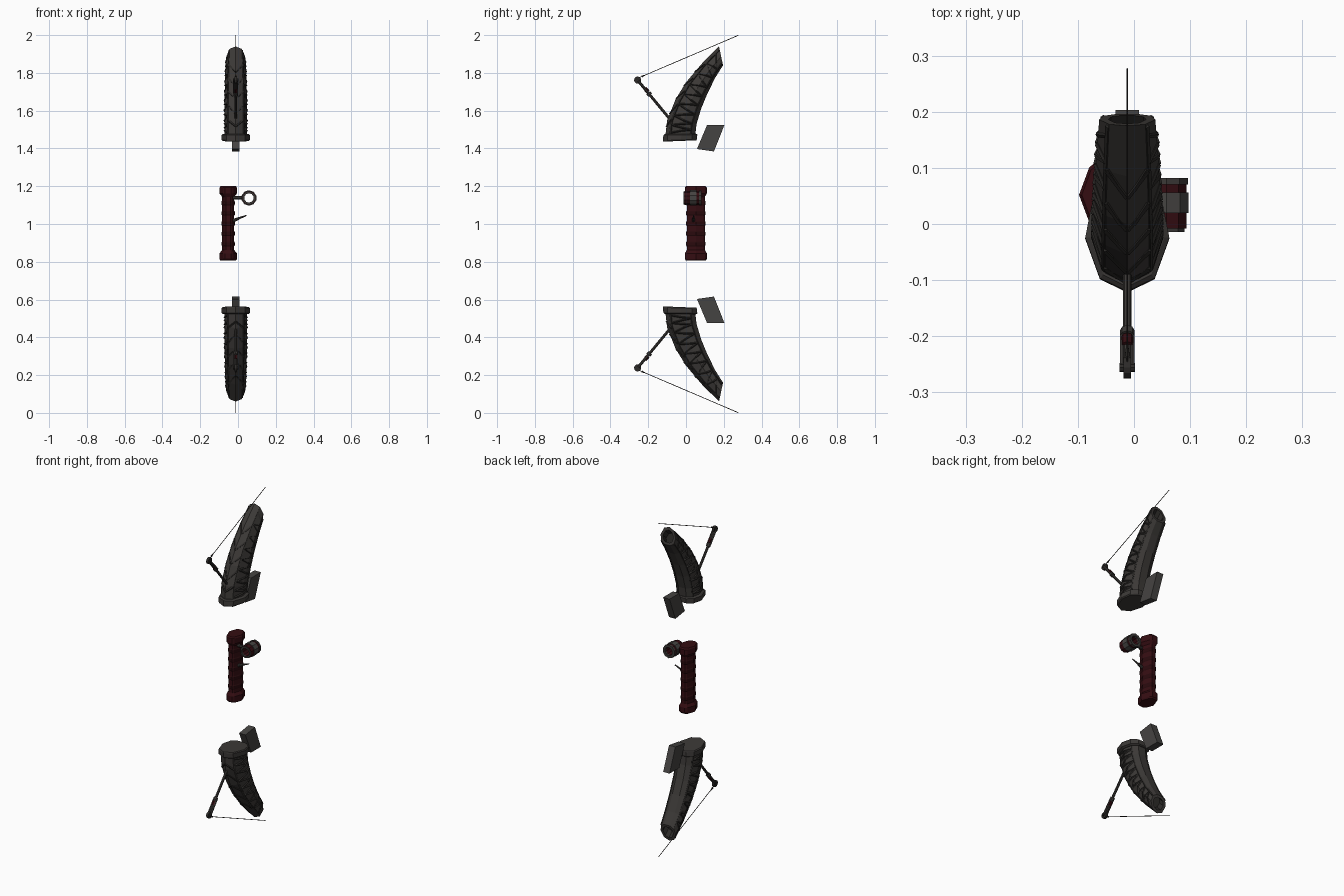
import bpy, bmesh, math
from mathutils import Vector

cube = bpy.data.objects.get("Cube")
if cube:
    bpy.data.objects.remove(cube)

CX = -0.012  # bow plane


def material(name, rgb):
    m = bpy.data.materials.new(name)
    m.use_nodes = True
    m.diffuse_color = (*rgb, 1)
    m.node_tree.nodes["Principled BSDF"].inputs["Base Color"].default_value = (*rgb, 1)
    return m


GREY = material("gunmetal grey", (0.045, 0.041, 0.038))
DARK = material("dark ridge grey", (0.026, 0.024, 0.022))
STEEL = material("light steel grey", (0.06, 0.057, 0.054))
RED = material("deep red", (0.035, 0.004, 0.006))
MAROON = material("dark maroon", (0.022, 0.003, 0.004))


def finish(name, bm, mats, origin=(0, 0, 0), mirror=None):
    bmesh.ops.recalc_face_normals(bm, faces=bm.faces)
    me = bpy.data.meshes.new(name)
    bm.to_mesh(me)
    bm.free()
    for m in mats:
        me.materials.append(m)
    ob = bpy.data.objects.new(name, me)
    ob.location = origin
    bpy.context.collection.objects.link(ob)
    if mirror:
        mod = ob.modifiers.new("mirror", "MIRROR")
        mod.use_axis = mirror
        mod.use_mirror_merge = False
    return ob


def bar(bm, a, b, r, sides=6, r2=None):
    """Rod between two points."""
    a, b = Vector(a), Vector(b)
    d = b - a
    mat = d.to_track_quat("Z", "Y").to_matrix().to_4x4()
    mat.translation = (a + b) / 2
    bmesh.ops.create_cone(bm, cap_ends=True, segments=sides, radius1=r,
                          radius2=r if r2 is None else r2, depth=d.length, matrix=mat)


def loft(bm, rings, cap=True):
    """Skin a list of equal point rings; returns the face bands."""
    vs = [[bm.verts.new(p) for p in ring] for ring in rings]
    n = len(vs[0])
    bands = [[bm.faces.new((a[i], a[(i + 1) % n], b[(i + 1) % n], b[i])) for i in range(n)]
             for a, b in zip(vs, vs[1:])]
    if cap:
        bands.append([bm.faces.new(vs[0]), bm.faces.new(vs[-1])])
    return bands


# Limb profile: front y, z, back y, z, half width (z above the bow centre)
BASE = [(-.12, .436, .055, .443, .07), (-.122, .442, .058, .448, .075),
        (-.12, .47, .06, .473, .075), (-.112, .476, .054, .478, .066)]
BODY = [(-.108, .476, .05, .478, .06), (-.1, .55, .056, .53, .06),
        (-.055, .66, .08, .61, .06), (0, .75, .113, .69, .058),
        (.085, .85, .155, .775, .055), (.175, .94, .196, .84, .05)]
# Half cross-section: width share, depth share
SECTION = [(0, 0), (.65, .13), (1, .53), (.85, .85), (.4, 1)]


def section_point(st, k):
    i = min(int(k), len(SECTION) - 2)
    f = k - i
    w = SECTION[i][0] * (1 - f) + SECTION[i + 1][0] * f
    u = SECTION[i][1] * (1 - f) + SECTION[i + 1][1] * f
    return Vector((w * st[4], st[0] + u * (st[2] - st[0]), st[1] + u * (st[3] - st[1])))


def ring(st):
    half = [section_point(st, k) for k in range(len(SECTION))]
    return half + [Vector((-p.x, p.y, p.z)) for p in reversed(half[1:])]


def surface(t, k):
    """Point on the limb skin at station t and section position k."""
    i = min(int(t), len(BODY) - 2)
    f = t - i
    return section_point([a * (1 - f) + b * f for a, b in zip(BODY[i], BODY[i + 1])], k)


# Limbs with flared collar and hollow tip
bm = bmesh.new()
rings = [ring(s) for s in BASE + BODY]
tip = rings[-1]
mid = sum(tip, Vector()) / len(tip)
inner = [mid + (p - mid) * .68 for p in tip]
rings += [inner, [p + Vector((0, -.03, -.03)) for p in inner]]
bands = loft(bm, rings)
for f in bands[-2] + [bands[-1][1]]:
    f.material_index = 1
BOTH = (False, False, True)
ALL = (True, False, True)
ORIGIN = (CX, 0, 1)
finish("limbs", bm, [GREY, DARK], ORIGIN, BOTH)

# Raised truss ridges on the limb sides, chevrons on the front
bm = bmesh.new()
R = .005


def ridge(*path):
    pts = [surface(t, k) for t, k in path]
    for a, b in zip(pts, pts[1:]):
        bar(bm, a, b, R, 4)


for j in range(8):
    t = .1 + j * .58
    ridge((t, 1.1), (t + .17, 2), (t + .29, 3))
    ridge((t + .29, 3), (t + .42, 2), (t + .58, 1.1))
for t in (.55, 1.3, 2.05, 2.8, 3.55):
    ridge((t, 0), (t + .45, 1))
    ridge((t + .12, .3), (t + .5, 1))
for k in (1.1, 3):
    ridge(*[(t, k) for t in (0, 1, 2, 3, 4, 4.95)])
finish("limb_ridges", bm, [DARK], ORIGIN, ALL)

# Slanted blocks behind each limb
bm = bmesh.new()
outline = [(.111, .523), (.203, .523), (.148, .384), (.058, .397)]
loft(bm, [[(x, y, z) for y, z in outline] for x in (-.021, .021)])
finish("limb_blocks", bm, [STEEL], ORIGIN, BOTH)

# Struts reaching forward with thicker forked ends
bm = bmesh.new()
bar(bm, (0, -.07, .537), (0, -.245, .748), .0075, 8)
bar(bm, (0, -.19, .682), (0, -.2, .694), .013, 8)
for x in (-.008, .008):
    bar(bm, (x, -.2, .694), (x, -.255, .761), .006)
finish("struts", bm, [GREY], ORIGIN, BOTH)

bm = bmesh.new()
bar(bm, (0, -.202, .7), (0, -.218, .719), .011, 8)
finish("strut_bands", bm, [RED], ORIGIN, BOTH)

# Pulleys with axles
bm = bmesh.new()
bar(bm, (-.007, -.256, .762), (.007, -.256, .762), .019, 12)
bar(bm, (-.014, -.256, .762), (.014, -.256, .762), .008, 8)
finish("pulleys", bm, [DARK], ORIGIN, BOTH)

# Bowstring ends
bm = bmesh.new()
bar(bm, (0, -.245, .776), (0, .277, .999), .0018)
bar(bm, (0, -.235, .78), (0, -.215, .789), .005, 6, .002)
finish("bowstring", bm, [DARK], ORIGIN, BOTH)

# Grip with flared ends
GX, GY = -.052, .052
HEX = [(1, 0), (.6, .85), (.35, 1), (-.35, 1), (-.6, .85), (-1, 0),
       (-.6, -.85), (-.35, -1), (.35, -1), (.6, -.85)]


def grip_ring(z, hx, hy):
    return [Vector((GX + a * hx, GY + b * hy, z)) for a, b in HEX]


CAP = [(.806, .041, .052), (.814, .046, .058), (.845, .046, .058), (.862, .032, .048)]
bm = bmesh.new()
rows = CAP + [(2.006 - z, a, b) for z, a, b in reversed(CAP)]
loft(bm, [grip_ring(*r) for r in rows])
finish("grip", bm, [RED])

# Grip wraps
bm = bmesh.new()
for i in range(5):
    z = .895 + i * .054
    loft(bm, [grip_ring(z - .013, .032, .048), grip_ring(z - .008, .035, .051),
              grip_ring(z + .008, .035, .051), grip_ring(z + .013, .032, .048)])
finish("grip_wraps", bm, [MAROON])

# Sight tube: lathed hollow rings along y
SX, SZ = .058, 1.138


def tube(name, mat, y0, y1, outer, bore):
    bm = bmesh.new()
    def circle(r, y):
        return [(SX + r * math.cos(a), y, SZ + r * math.sin(a))
                for a in (math.tau * (i + .5) / 10 for i in range(10))]
    loft(bm, [circle(outer, y0), circle(outer, y1), circle(bore, y1),
              circle(bore, y0), circle(outer, y0)], cap=False)
    bmesh.ops.remove_doubles(bm, verts=bm.verts, dist=1e-5)
    finish(name, bm, [mat])


tube("sight_body", RED, -.008, .078, .037, .026)
tube("sight_middle_ring", STEEL, .02, .056, .041, .027)
tube("sight_front_rim", GREY, -.014, -.004, .034, .025)
tube("sight_back_rim", GREY, .07, .082, .04, .025)

# Arm holding the sight
bm = bmesh.new()
bar(bm, (GX, .038, SZ), (SX - .03, .038, SZ), .009, 8)
finish("sight_arm", bm, [GREY])

# Arrow rest
bm = bmesh.new()
bar(bm, (-.04, .04, 1.012), (.005, .04, 1.03), .01, 8, .007)
bar(bm, (.005, .04, 1.03), (.045, .04, 1.046), .006, 6, .003)
finish("arrow_rest", bm, [GREY])
